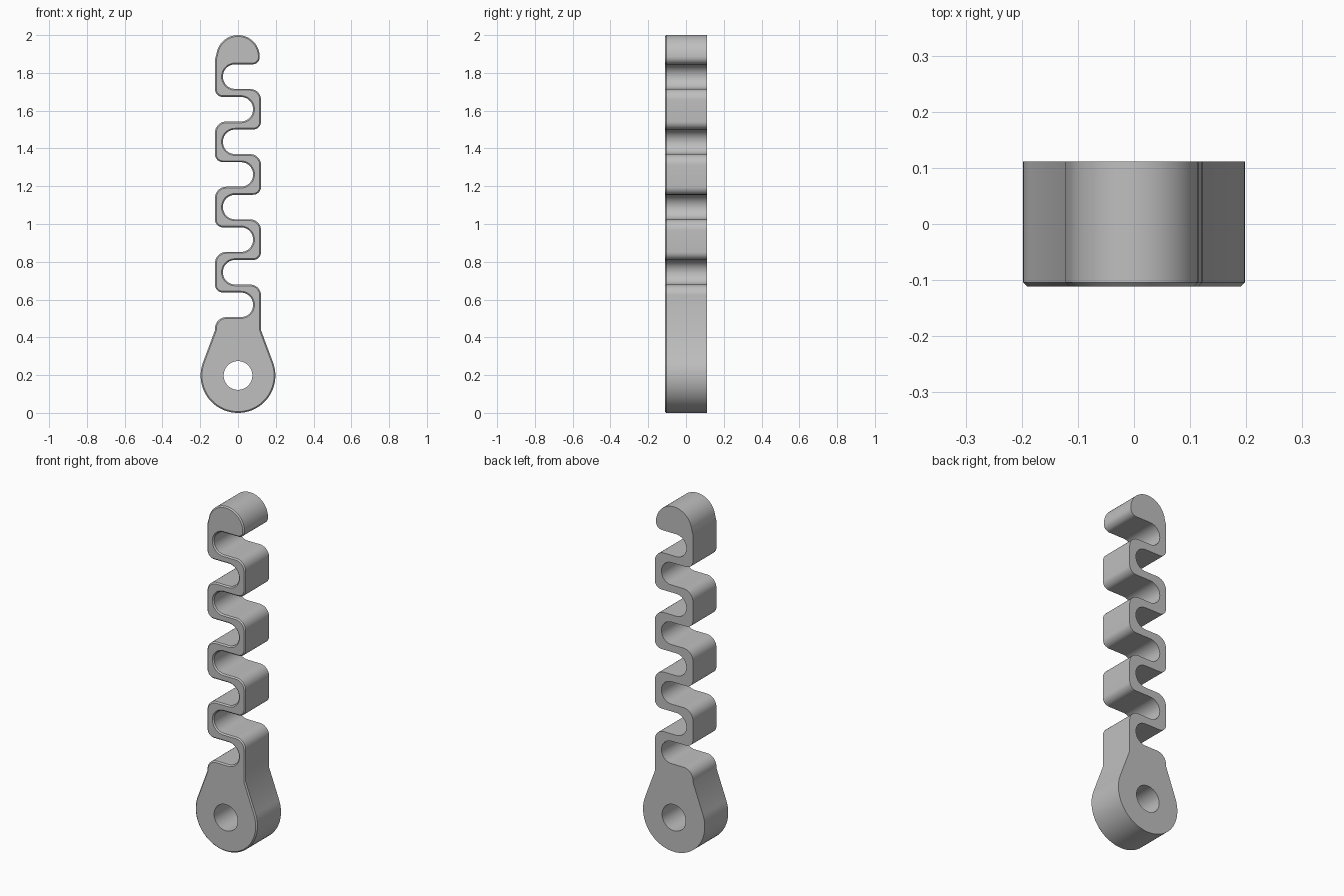
import bpy, bmesh
from math import radians, cos, sin, acos, atan2, hypot, pi
from mathutils import Vector

cube = bpy.data.objects.get("Cube")
if cube:
    bpy.data.objects.remove(cube, do_unlink=True)

DEPTH = 0.222        # thickness front to back
CHAMFER = 0.007      # front edge only
EYE_Z, EYE_R, HOLE_R = 0.198, 0.198, 0.076
SIDE = 0.122         # half width of the meander
SLOT_END = 0.08      # how far slots reach past the middle
SLOT_H = 0.065       # half height of a slot
FIRST, PITCH, SLOTS = 0.572, 0.1726, 8
HEAD_R = 0.115


def arc(cx, cz, r, start, end, steps):
    return [Vector((cx + r * cos(start + (end - start) * i / steps),
                    cz + r * sin(start + (end - start) * i / steps)))
            for i in range(steps + 1)]


def rounded(corners, steps=9):
    """Replace each (x, z, radius) corner with a tangent arc."""
    out = []
    for i, (x, z, r) in enumerate(corners):
        p = Vector((x, z))
        if r == 0:
            out.append(p)
            continue
        a = (Vector(corners[i - 1][:2]) - p).normalized()
        b = (Vector(corners[(i + 1) % len(corners)][:2]) - p).normalized()
        half = a.angle(b) / 2
        centre = p + (a + b).normalized() * (r / sin(half))
        s = p + a * (r * cos(half) / sin(half)) - centre
        e = p + b * (r * cos(half) / sin(half)) - centre
        t0 = atan2(s.y, s.x)
        turn = (atan2(e.y, e.x) - t0 + pi) % (2 * pi) - pi
        out += arc(centre.x, centre.y, r, t0, t0 + turn, steps)
    return out


# Outline: eye, up the right side, over the head, down the left side
shoulder = 0.437
rise = shoulder - EYE_Z
tangent = atan2(rise, SIDE) - acos(EYE_R / hypot(SIDE, rise))
corners = [(p.x, p.y, 0) for p in
           arc(0, EYE_Z, EYE_R, -pi - tangent, tangent, 64)]
corners.append((SIDE, shoulder, 0))

bend = PITCH - SLOT_H
slot_r = SLOT_H - 0.0005
for k in range(0, SLOTS, 2):
    c = FIRST + k * PITCH
    if k:
        corners.append((SIDE, c - bend, 0.042))
    corners.append((SIDE, c + bend, 0.058))
    corners += [(-SLOT_END, c + PITCH - SLOT_H, slot_r),
                (-SLOT_END, c + PITCH + SLOT_H, slot_r)]

top = FIRST + (SLOTS - 1) * PITCH + SLOT_H
head_z = 2 - HEAD_R
corners.append((HEAD_R, top, 0.038))
corners += [(p.x, p.y, 0) for p in
            arc(0, head_z, HEAD_R, 0, radians(172), 40)]
corners.append((-SIDE, head_z - 0.015, 0))

for k in range(SLOTS - 1, 0, -2):
    c = FIRST + k * PITCH
    if k < SLOTS - 1:
        corners.append((-SIDE, c + bend, 0.06))
    corners.append((-SIDE, c - bend, 0.042))
    corners += [(SLOT_END, c - PITCH + SLOT_H, slot_r),
                (SLOT_END, c - PITCH - SLOT_H, slot_r)]
corners += [(-SIDE, FIRST - SLOT_H, 0.06), (-SIDE, shoulder, 0)]

# Extrude the outline and chamfer its front edge
bm = bmesh.new()
front = bm.faces.new([bm.verts.new((p.x, -DEPTH / 2, p.y))
                      for p in rounded(corners)])
ext = bmesh.ops.extrude_face_region(bm, geom=[front], use_keep_orig=True)
back = [v for v in ext["geom"] if isinstance(v, bmesh.types.BMVert)]
bmesh.ops.translate(bm, verts=back, vec=(0, DEPTH, 0))
bmesh.ops.recalc_face_normals(bm, faces=bm.faces)
rim = [e for e in bm.edges if all(v.co.y < 0 for v in e.verts)]
bmesh.ops.bevel(bm, geom=rim, offset=CHAMFER, segments=1, affect='EDGES',
                clamp_overlap=False)
mesh = bpy.data.meshes.new("meander_arm")
bm.to_mesh(mesh)
bm.free()
arm = bpy.data.objects.new("meander_arm", mesh)
bpy.context.collection.objects.link(arm)

grey = bpy.data.materials.new("plain grey")
grey.use_nodes = True
colour = (0.52, 0.52, 0.52, 1)
grey.diffuse_color = colour
grey.node_tree.nodes["Principled BSDF"].inputs["Base Color"].default_value = colour
mesh.materials.append(grey)

# Pin hole through the eye
bpy.ops.mesh.primitive_cylinder_add(vertices=48, radius=HOLE_R, depth=1,
                                    location=(0, 0, EYE_Z),
                                    rotation=(radians(90), 0, 0))
cutter = bpy.context.object
cutter.name = "pin_hole_cutter"
cutter.hide_render = True
cutter.data.materials.append(grey)
cut = arm.modifiers.new("pin_hole", 'BOOLEAN')
cut.operation = 'DIFFERENCE'
cut.solver = 'EXACT'
cut.object = cutter

bpy.ops.object.select_all(action='DESELECT')
arm.select_set(True)
bpy.context.view_layer.objects.active = arm
bpy.ops.object.modifier_apply(modifier=cut.name)
bpy.data.objects.remove(cutter, do_unlink=True)
bpy.ops.object.shade_smooth_by_angle(angle=radians(25))
